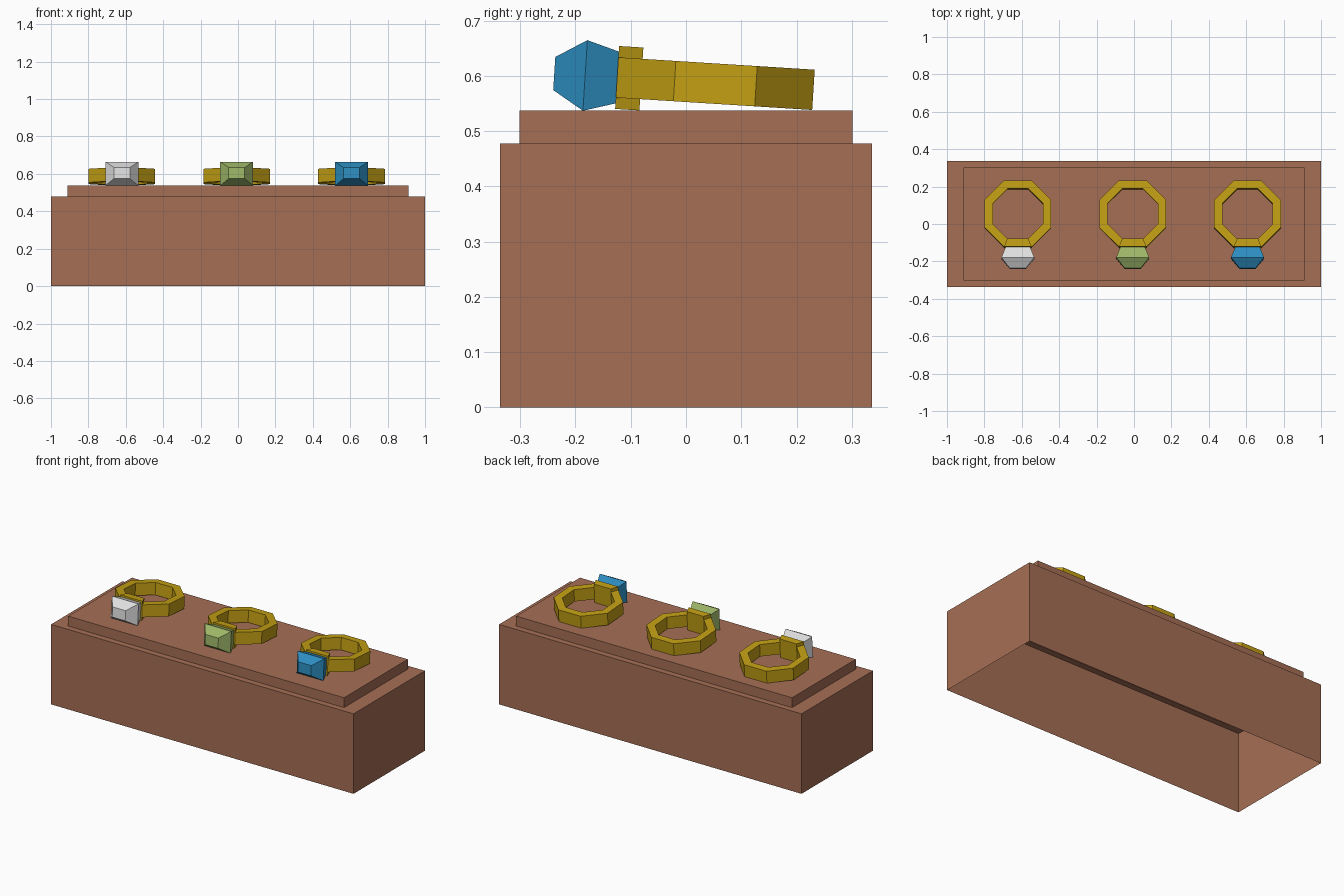
import bpy
import bmesh
import math
from mathutils import Matrix

if "Cube" in bpy.data.objects:
    bpy.data.objects.remove(bpy.data.objects["Cube"], do_unlink=True)


def material(name, r, g, b):
    mat = bpy.data.materials.new(name)
    mat.use_nodes = True
    mat.diffuse_color = (r, g, b, 1)
    mat.node_tree.nodes["Principled BSDF"].inputs["Base Color"].default_value = (r, g, b, 1)
    return mat


brown = material("brown", 0.38, 0.158, 0.09)
gold = material("gold", 0.55, 0.35, 0.007)
white = material("white", 0.75, 0.75, 0.75)
green = material("green", 0.34, 0.47, 0.14)
blue = material("blue", 0.026, 0.27, 0.53)


def loft(name, loops, mat, closed=False, caps=(True, True), matrix=None):
    """Bridge matching point loops; either close the tube or cap its ends."""
    bm = bmesh.new()
    rows = [[bm.verts.new(p) for p in loop] for loop in loops]
    pairs = list(zip(rows, rows[1:])) + ([(rows[-1], rows[0])] if closed else [])
    n = len(rows[0])
    for a, b in pairs:
        for i in range(n):
            j = (i + 1) % n
            bm.faces.new((a[i], a[j], b[j], b[i]))
    if not closed:
        if caps[0]:
            bm.faces.new(rows[0][::-1])
        if caps[1]:
            bm.faces.new(rows[-1])
    bmesh.ops.recalc_face_normals(bm, faces=bm.faces)
    mesh = bpy.data.meshes.new(name)
    bm.to_mesh(mesh)
    bm.free()
    mesh.materials.append(mat)
    obj = bpy.data.objects.new(name, mesh)
    bpy.context.collection.objects.link(obj)
    if matrix:
        obj.matrix_world = matrix
    return obj


def rect_z(x, y, z):
    return [(-x, -y, z), (x, -y, z), (x, y, z), (-x, y, z)]


def rect_y(x, y, z):
    return [(-x, y, -z), (x, y, -z), (x, y, z), (-x, y, z)]


def octagon(apothem, z):
    r = apothem / math.cos(math.pi / 8)
    angles = [math.pi / 8 + k * math.pi / 4 for k in range(8)]
    return [(r * math.cos(a), r * math.sin(a), z) for a in angles]


# Stand: thin shell, open underneath, with a raised top
loft("display_stand",
     [rect_z(1, 0.337, 0), rect_z(1, 0.337, 0.478),
      rect_z(0.912, 0.301, 0.478), rect_z(0.912, 0.301, 0.537)],
     brown, caps=(False, True))

# Three tilted rings, each with a band, a setting and a cut gem
OUTER, INNER, HALF = 0.178, 0.134, 0.0365
flat = math.tan(math.pi / 8)
for label, x, gem_mat in (("right", -0.621, white), ("middle", -0.007, green), ("left", 0.607, blue)):
    place = Matrix.Translation((x, 0.053, 0.586)) @ Matrix.Rotation(math.radians(-3.6), 4, "X")
    loft(label + "_ring_band",
         [octagon(OUTER, -HALF), octagon(OUTER, HALF), octagon(INNER, HALF), octagon(INNER, -HALF)],
         gold, closed=True, matrix=place)
    loft(label + "_ring_setting",
         [rect_y(d * flat, -d, 0.057) for d in (OUTER, INNER)],
         gold, matrix=place)
    loft(label + "_gem",
         [rect_y(0.065, -0.178, 0.047), rect_y(0.088, -0.236, 0.064), rect_y(0.043, -0.292, 0.03)],
         gem_mat, matrix=place)
